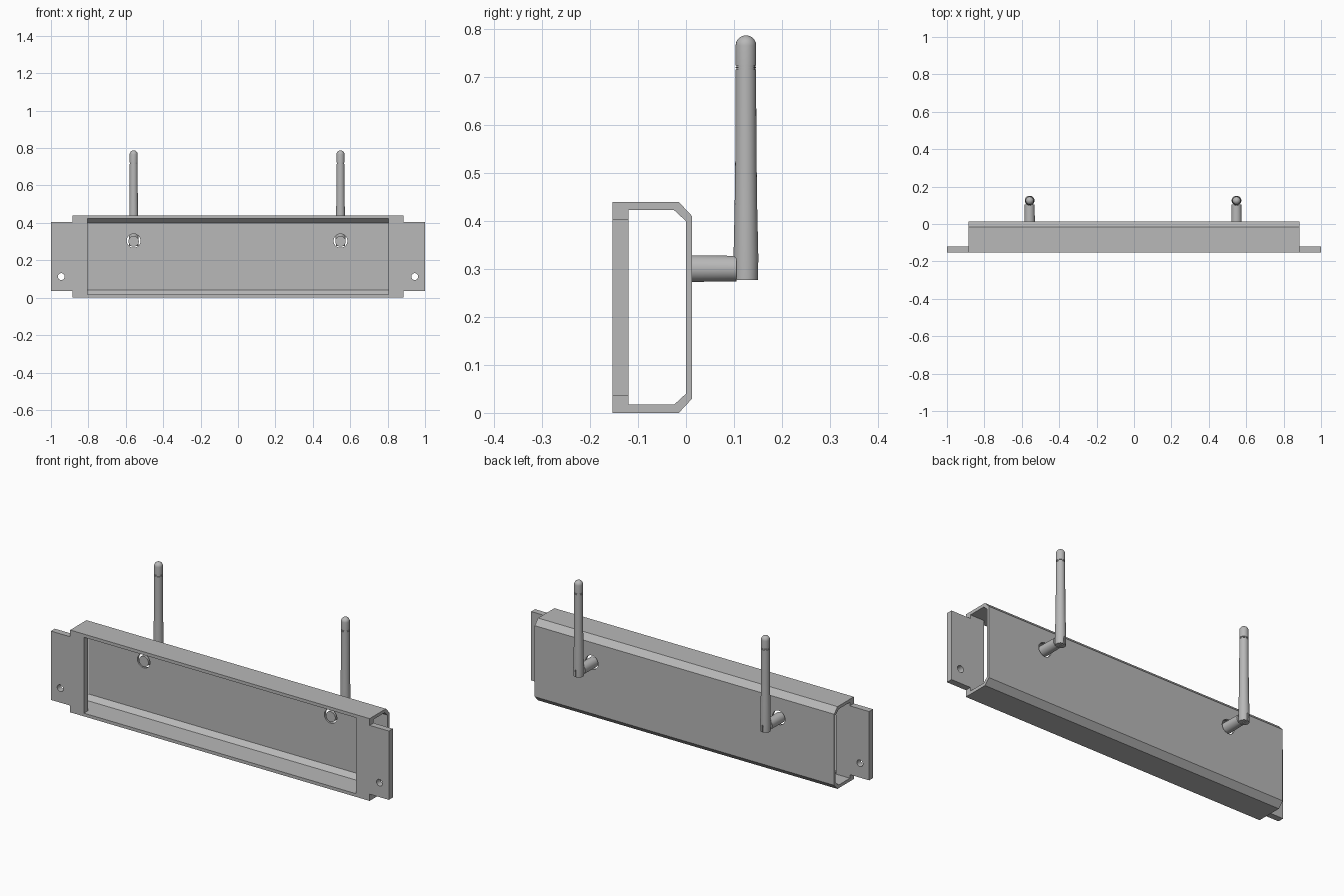
import bpy, bmesh, math
from mathutils import Matrix, Vector

if "Cube" in bpy.data.objects:
    bpy.data.objects.remove(bpy.data.objects["Cube"], do_unlink=True)

GREY = (0.48, 0.48, 0.48, 1)
metal = bpy.data.materials.new("plain grey")
metal.use_nodes = True
metal.diffuse_color = GREY
metal.node_tree.nodes["Principled BSDF"].inputs["Base Color"].default_value = GREY


def finish(name, bm, smooth=False):
    bmesh.ops.recalc_face_normals(bm, faces=bm.faces)
    mesh = bpy.data.meshes.new(name)
    bm.to_mesh(mesh)
    bm.free()
    mesh.materials.append(metal)
    ob = bpy.data.objects.new(name, mesh)
    bpy.context.collection.objects.link(ob)
    if smooth:
        bpy.ops.object.select_all(action='DESELECT')
        ob.select_set(True)
        bpy.context.view_layer.objects.active = ob
        bpy.ops.object.shade_smooth_by_angle(angle=math.radians(35))
    return ob


def extrude(name, points, direction):
    bm = bmesh.new()
    face = bm.faces.new([bm.verts.new(p) for p in points])
    out = bmesh.ops.extrude_face_region(bm, geom=[face], use_keep_orig=True)
    moved = [v for v in out["geom"] if isinstance(v, bmesh.types.BMVert)]
    bmesh.ops.translate(bm, verts=moved, vec=Vector(direction))
    return finish(name, bm)


def rod(name, x, z, y0, y1, r0, r1, smooth=True):
    # Cylinder along y, r0 at y0 and r1 at y1
    bm = bmesh.new()
    place = Matrix.Translation((x, (y0 + y1) / 2, z)) @ Matrix.Rotation(-math.pi / 2, 4, 'X')
    bmesh.ops.create_cone(bm, cap_ends=True, segments=40, radius1=r0, radius2=r1,
                          depth=y1 - y0, matrix=place)
    return finish(name, bm, smooth)


def cut(target, cutter):
    cutter.hide_render = True
    cutter.hide_set(True)
    mod = target.modifiers.new("cut", 'BOOLEAN')
    mod.operation = 'DIFFERENCE'
    mod.solver = 'EXACT'
    mod.object = cutter


# Open-ended channel with chamfered back corners
HALF = 0.886
FRONT, HEIGHT, MID = -0.153, 0.44, 0.22
lower = [(FRONT, 0), (-0.015, 0), (0.013, 0.03)]
inner = [(0, 0.04), (-0.025, 0.017), (FRONT, 0.017)]
flip = lambda pts: [(y, HEIGHT - z) for y, z in reversed(pts)]
section = lower + flip(lower) + flip(inner) + inner
channel = extrude("channel", [(-HALF, y, z) for y, z in section], (2 * HALF, 0, 0))

# Front end plates with narrower mounting ears and a screw hole
for side, s in (("right", -1), ("left", 1)):
    half = [(0.805, 0.017), (HALF, 0.017), (HALF, 0.036), (1, 0.036)]
    outline = half + [(x, HEIGHT - z) for x, z in reversed(half)]
    plate = extrude(side + "_mounting_plate",
                    [(s * x, FRONT, z) for x, z in outline], (0, 0.033, 0))
    cut(plate, rod(side + "_screw_hole_cutter", s * 0.945, 0.113, -0.2, -0.1, 0.018, 0.018))

# Antennas: hole in the back wall, stem, hinged mast with grooves and a domed tip
AXIS = 0.125
for side, x in (("right", -0.558), ("left", 0.548)):
    cut(channel, rod(side + "_stem_hole_cutter", x, 0.304, -0.01, 0.03, 0.037, 0.037))
    rod(side + "_antenna_stem", x, 0.301, 0.0, 0.105, 0.028, 0.0265)

    r, dome = 0.0215, 0.766
    profile = [(0, 0.277), (0.025, 0.277), (0.026, 0.32), (0.0235, 0.43), (0.0222, 0.53), (r, 0.64)]
    for z in (0.716, 0.722):
        profile += [(r, z), (r - 0.002, z), (r - 0.002, z + 0.003), (r, z + 0.003)]
    profile += [(r * math.cos(a), dome + r * math.sin(a))
                for a in (i * math.pi / 16 for i in range(8))] + [(0, dome + r)]
    bm = bmesh.new()
    verts = [bm.verts.new((x + d, AXIS, z)) for d, z in profile]
    edges = [bm.edges.new(pair) for pair in zip(verts, verts[1:])]
    bmesh.ops.spin(bm, geom=verts + edges, cent=(x, AXIS, 0), axis=(0, 0, 1),
                   angle=2 * math.pi, steps=40)
    bmesh.ops.remove_doubles(bm, verts=bm.verts, dist=0.0001)
    mast = finish(side + "_antenna_mast", bm, True)

    # Thin hinge slot at the foot of the mast
    w = 0.002
    slot = extrude(side + "_hinge_slot_cutter",
                   [(x - w, 0.115, 0.26), (x + w, 0.115, 0.26), (x + w, 0.115, 0.316), (x - w, 0.115, 0.316)],
                   (0, 0.06, 0))
    cut(mast, slot)
